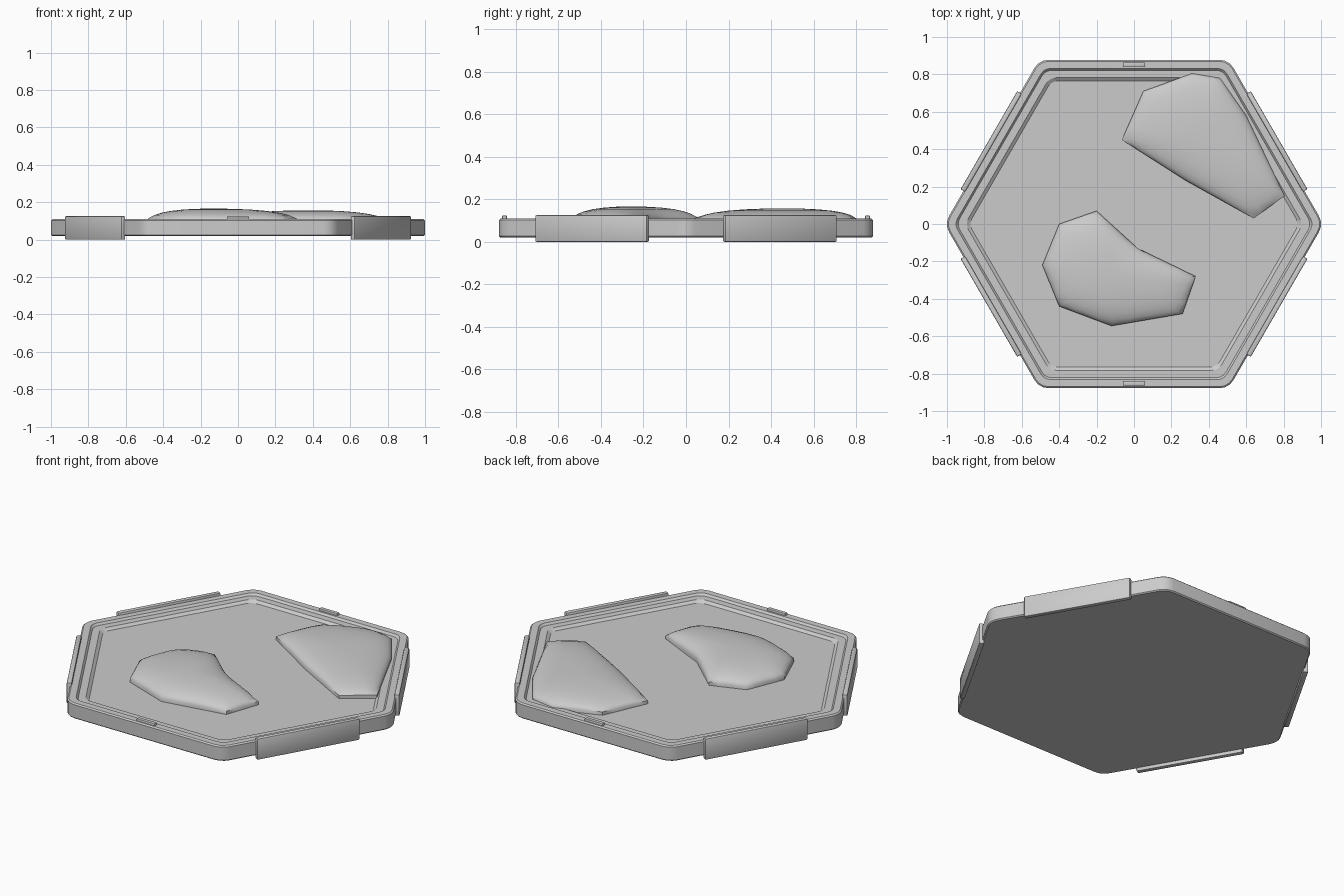
import bpy, bmesh
from math import radians, cos, sin
from mathutils import Vector

if "Cube" in bpy.data.objects:
    bpy.data.objects.remove(bpy.data.objects["Cube"])


def finish(name, bm, smooth=35):
    bmesh.ops.recalc_face_normals(bm, faces=bm.faces)
    me = bpy.data.meshes.new(name)
    bm.to_mesh(me)
    bm.free()
    ob = bpy.data.objects.new(name, me)
    bpy.context.collection.objects.link(ob)
    bpy.ops.object.select_all(action='DESELECT')
    ob.select_set(True)
    bpy.context.view_layer.objects.active = ob
    bpy.ops.object.shade_smooth_by_angle(angle=radians(smooth))
    return ob


def hexagon(apothem, z, r):
    """Hexagon with corners on the x axis, each rounded with radius r."""
    pts = []
    for i in range(6):
        a = radians(60 * i)
        d = (apothem - r) / cos(radians(30))
        for off in (-30, -10, 10, 30):
            b = a + radians(off)
            pts.append((d * cos(a) + r * cos(b), d * sin(a) + r * sin(b), z))
    return pts


def loft(bm, rings):
    loops = [[bm.verts.new(p) for p in ring] for ring in rings]
    for lo, hi in zip(loops, loops[1:]):
        n = len(lo)
        for i in range(n):
            j = (i + 1) % n
            bm.faces.new((lo[i], lo[j], hi[j], hi[i]))
    return loops


# Tile with stepped, recessed top: (apothem, height, corner radius)
steps = [(0.872, 0.02, 0.081), (0.878, 0.026, 0.087), (0.878, 0.103, 0.087),
         (0.870, 0.11, 0.079), (0.832, 0.11, 0.06), (0.822, 0.098, 0.06),
         (0.782, 0.098, 0.06), (0.765, 0.085, 0.06)]
bm = bmesh.new()
loops = loft(bm, [hexagon(*s) for s in steps])
bm.faces.new(loops[0])
bm.faces.new(loops[-1])
finish("hex_tile", bm, 25)


def block(name, size, radius, z, angle, bevel):
    """Bevelled block set on the side of the tile facing the given angle."""
    bm = bmesh.new()
    bmesh.ops.create_cube(bm, size=1)
    bmesh.ops.scale(bm, vec=size, verts=bm.verts)
    bmesh.ops.bevel(bm, geom=bm.edges[:], offset=bevel, segments=2,
                    profile=0.5, affect='EDGES')
    ob = finish(name, bm)
    a = radians(angle)
    ob.location = (radius * cos(a), radius * sin(a), z)
    ob.rotation_euler = (0, 0, a)


# Plates on the four slanted sides
for angle in (30, 150, 210, 330):
    block(f"side_plate_{angle}", (0.028, 0.605, 0.125), 0.882, 0.0625, angle, 0.006)

# Small tabs on the front and back rims
for angle in (90, 270):
    block(f"rim_tab_{angle}", (0.022, 0.12, 0.03), 0.853, 0.108, angle, 0.004)


def mound(name, outline, centre, peak):
    """Low dome with an angular outline that softens towards the crown."""
    pts = [Vector(p) for p in outline]
    c = Vector(centre)
    ring = []
    for a, b in zip(pts, pts[1:] + pts[:1]):
        ring += [a.lerp(b, k / 4) for k in range(4)]
    base = 0.105
    rise = peak - base
    rings = [[(p.x, p.y, 0.08) for p in ring],
             [(p.x, p.y, base) for p in ring]]
    for s, h in ((0.975, 0.22), (0.92, 0.42), (0.82, 0.62), (0.67, 0.79),
                 (0.48, 0.91), (0.25, 0.98)):
        n = len(ring)
        ring = [ring[i] * 0.6 + (ring[i - 1] + ring[(i + 1) % n]) * 0.2
                for i in range(n)]
        rings.append([(*c.lerp(p, s), base + rise * h) for p in ring])
    bm = bmesh.new()
    loops = loft(bm, rings)
    top = bm.verts.new((*c, peak))
    last = loops[-1]
    for i in range(len(last)):
        bm.faces.new((last[i - 1], last[i], top))
    bm.faces.new(loops[0])
    finish(name, bm, 45)


# Two rock mounds on the tile
mound("front_mound",
      [(-0.49, -0.22), (-0.40, 0.0), (-0.20, 0.07), (0.02, -0.13),
       (0.33, -0.28), (0.26, -0.48), (-0.12, -0.545), (-0.40, -0.44)],
      (-0.14, -0.26), 0.166)
mound("back_mound",
      [(-0.065, 0.45), (0.05, 0.71), (0.31, 0.805), (0.46, 0.78),
       (0.60, 0.58), (0.805, 0.15), (0.64, 0.03), (0.28, 0.23)],
      (0.38, 0.46), 0.157)
